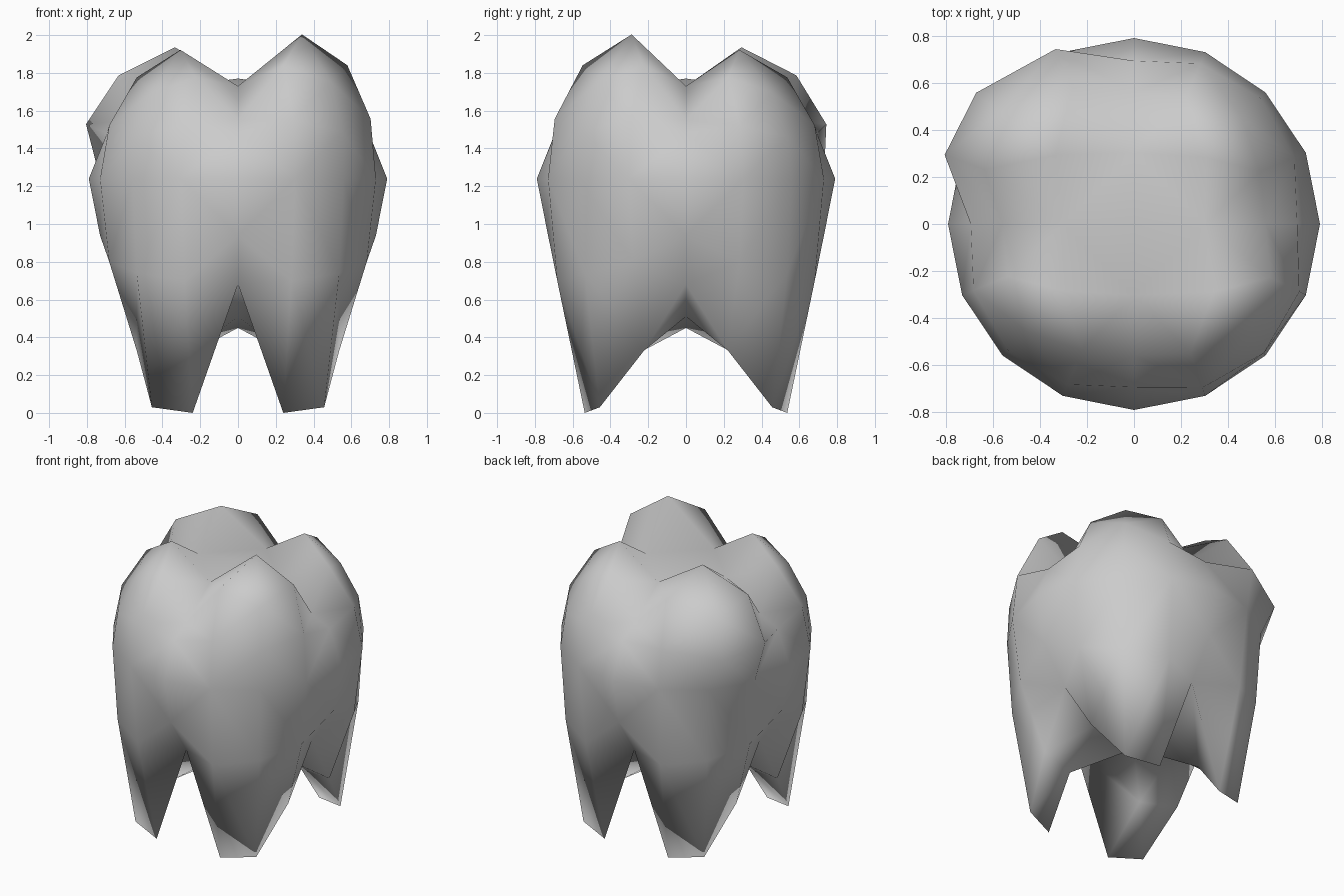
import bpy, bmesh, math
from mathutils import Vector

if "Cube" in bpy.data.objects:
    bpy.data.objects.remove(bpy.data.objects["Cube"])

R, CZ = 0.79, 1.24          # body radius and height of the widest ring
T = math.tan(math.radians(22.5))

# Cube with a 4x4 grid per side, to be rounded into a ball
bm = bmesh.new()
bmesh.ops.create_cube(bm, size=4)
bmesh.ops.subdivide_edges(bm, edges=bm.edges[:], cuts=3, use_grid_fill=True)

for v in bm.verts:
    i, j, k = (round(c) for c in v.co)       # grid position, -2..2
    a, b = abs(i), abs(j)
    unit = {-2: -1, -1: -T, 0: 0, 1: T, 2: 1}
    p = Vector((unit[i], unit[j], unit[k])).normalized() * R

    # Crown: cusps on the diagonals, grooves along the axes
    if k > 0 and a and b:
        if i > 0 and j < 0:                  # tallest cusp, front right
            sx = 1.2 if a == b == 1 else 1.08 if k == 2 else 1.03
            p = Vector((p.x * sx, p.y * 1.02, p.z * 1.12))
        elif i < 0 and j > 0:                # bulging cusp, back left
            sx = 1.25 if a == b == 2 else 1.18
            sy = 1.09 if a < b else 1.04
            p = Vector((p.x * sx, p.y * sy, p.z * 1.02))
        elif a == b == 1 and k == 2:
            p.x *= 1.08
    elif k == 2:
        p.z = {0: 1.77, 1: 1.73, 2: 1.55}[a + b] - CZ
    elif k == 1:                             # grooves run down the sides
        p = Vector((p.x * 0.95, p.y * 0.95, 0.24))

    # Roots: pull the diagonal points of the underside down
    if k == -2 and a and b:
        p.z = {(1, 1): 0.30, (1, 2): 0.0, (2, 1): 0.33, (2, 2): 0.03}[a, b] - CZ
        if (a, b) == (1, 2):
            p.x *= 1.08
    elif k == -1 and a and b:
        p.z = {(1, 2): 0.70, (2, 1): 0.80, (2, 2): 0.74}[a, b] - CZ

    v.co = p + Vector((0, 0, CZ))

bmesh.ops.recalc_face_normals(bm, faces=bm.faces[:])

# Fold the bent quads along their shorter diagonal
bmesh.ops.triangulate(bm, faces=bm.faces[:], quad_method='SHORT_EDGE')
for f in bm.faces:
    f.smooth = True

mesh = bpy.data.meshes.new("tooth")
bm.to_mesh(mesh)
bm.free()
tooth = bpy.data.objects.new("tooth", mesh)
bpy.context.collection.objects.link(tooth)
